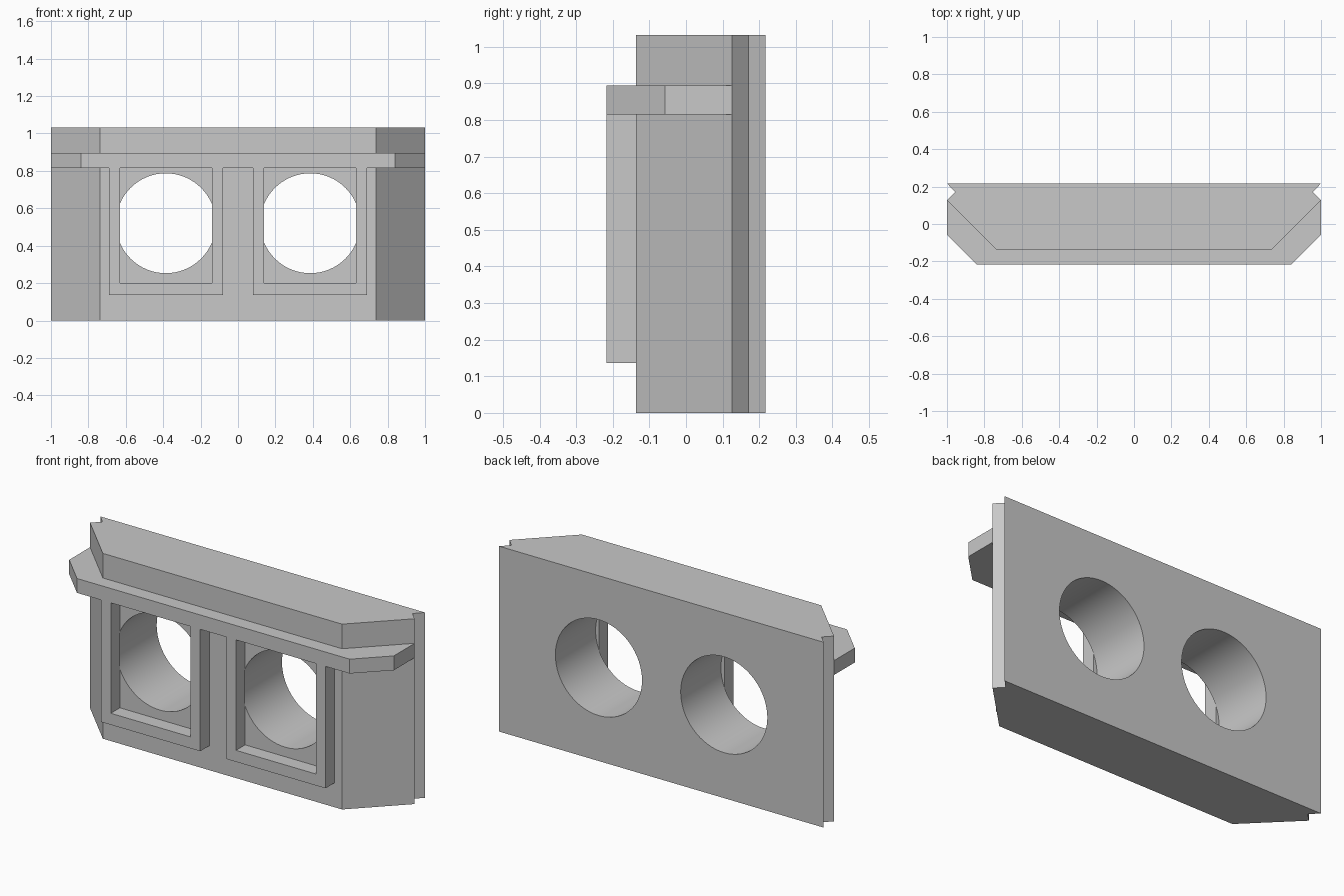
import bpy
import bmesh
import math

cube = bpy.data.objects.get("Cube")
if cube:
    bpy.data.objects.remove(cube, do_unlink=True)

stone = bpy.data.materials.new("light grey")
stone.use_nodes = True
grey = (0.58, 0.58, 0.58, 1)
stone.diffuse_color = grey
stone.node_tree.nodes["Principled BSDF"].inputs["Base Color"].default_value = grey


def prism(name, points, offset):
    """Extrude a flat outline along an offset vector."""
    bm = bmesh.new()
    base = bm.faces.new([bm.verts.new(p) for p in points])
    moved = bmesh.ops.extrude_face_region(bm, geom=[base])["geom"]
    bmesh.ops.translate(bm, vec=offset,
                        verts=[v for v in moved if isinstance(v, bmesh.types.BMVert)])
    bmesh.ops.recalc_face_normals(bm, faces=bm.faces)
    mesh = bpy.data.meshes.new(name)
    bm.to_mesh(mesh)
    bm.free()
    obj = bpy.data.objects.new(name, mesh)
    mesh.materials.append(stone)
    bpy.context.collection.objects.link(obj)
    return obj


def symmetric(half):
    """Close a half outline by mirroring it across x."""
    return half + [(-x, y) for x, y in reversed(half)]


HEIGHT, BACK, WALL, FRONT = 1.032, 0.217, -0.137, -0.217
LEDGE_LOW, LEDGE_HIGH = 0.815, 0.895
HOLE_X, HOLE_Z, RADIUS = 0.386, 0.52, 0.267

# Wall block with chamfered front corners and notched ends
outline = symmetric([(1, BACK), (0.955, 0.171), (1, 0.126), (0.737, WALL)])
wall = prism("wall", [(x, y, 0) for x, y in outline], (0, 0, HEIGHT))

# Ledge wrapping the front and the chamfers
ledge = symmetric([(0.737, WALL), (1, 0.126), (1, -0.057), (0.84, FRONT)])
prism("ledge", [(x, y, LEDGE_LOW) for x, y in ledge], (0, 0, LEDGE_HIGH - LEDGE_LOW))

for side, label in ((1, "left"), (-1, "right")):
    # U-shaped window frame under the ledge
    u_shape = [(0.305, LEDGE_LOW), (0.305, 0.136), (-0.305, 0.136), (-0.305, LEDGE_LOW),
               (-0.246, LEDGE_LOW), (-0.246, 0.2), (0.246, 0.2), (0.246, LEDGE_LOW)]
    prism(label + "_window_frame",
          [(side * HOLE_X + x, WALL, z) for x, z in u_shape], (0, FRONT - WALL, 0))

    # Round opening through the wall
    bpy.ops.mesh.primitive_cylinder_add(vertices=64, radius=RADIUS, depth=1,
                                        location=(side * HOLE_X, 0, HOLE_Z),
                                        rotation=(math.pi / 2, 0, 0))
    cutter = bpy.context.object
    cutter.name = label + "_hole_cutter"
    cutter.data.materials.append(stone)
    bpy.context.view_layer.update()
    cut = wall.modifiers.new(label + " hole", "BOOLEAN")
    cut.operation = "DIFFERENCE"
    cut.solver = "EXACT"
    cut.object = cutter
    bpy.ops.object.select_all(action="DESELECT")
    wall.select_set(True)
    bpy.context.view_layer.objects.active = wall
    bpy.ops.object.modifier_apply(modifier=cut.name)
    bpy.data.objects.remove(cutter, do_unlink=True)

bpy.ops.object.shade_smooth_by_angle(angle=math.radians(30))
